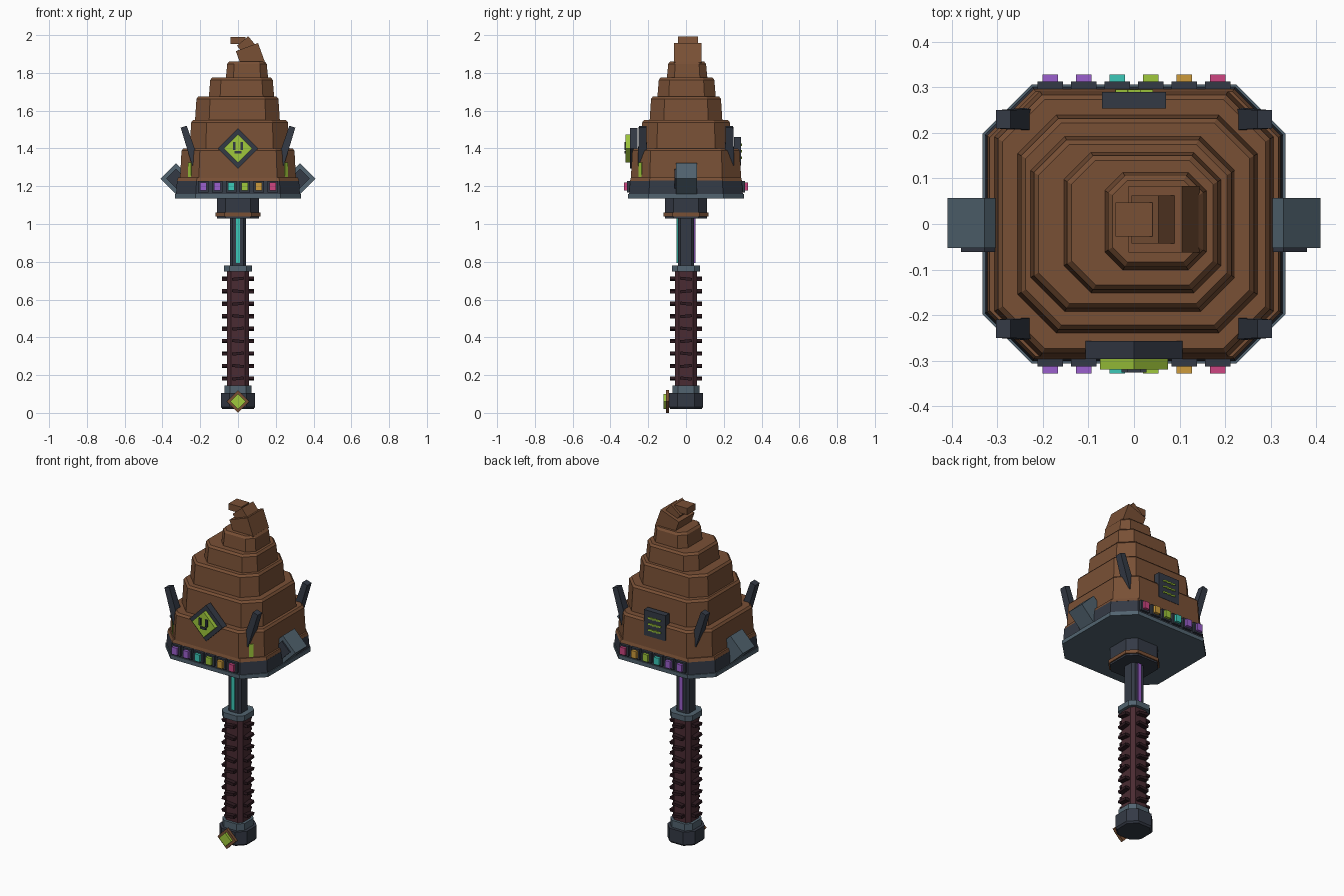
import bpy, bmesh, math
from mathutils import Matrix, Vector

old = bpy.data.objects.get("Cube")
if old:
    bpy.data.objects.remove(old, do_unlink=True)


def mat(name, r, g, b):
    m = bpy.data.materials.new(name)
    m.use_nodes = True
    m.diffuse_color = (r, g, b, 1)
    m.node_tree.nodes["Principled BSDF"].inputs["Base Color"].default_value = (r, g, b, 1)
    return m


BROWN = mat("brown", 0.19, 0.08, 0.036)
NAVY = mat("dark navy", 0.034, 0.042, 0.060)
STEEL = mat("steel", 0.084, 0.127, 0.162)
MAROON = mat("maroon", 0.068, 0.024, 0.032)
DARK = mat("dark maroon", 0.026, 0.010, 0.014)
TEAL = mat("teal", 0.045, 0.58, 0.48)
PURPLE = mat("purple", 0.33, 0.115, 0.61)
GREEN = mat("lime", 0.35, 0.58, 0.045)
GOLD = mat("gold", 0.61, 0.33, 0.045)
PINK = mat("pink", 0.61, 0.06, 0.22)


def finish(name, bm, material):
    bmesh.ops.recalc_face_normals(bm, faces=bm.faces)
    me = bpy.data.meshes.new(name)
    bm.to_mesh(me)
    bm.free()
    me.materials.append(material)
    ob = bpy.data.objects.new(name, me)
    bpy.context.collection.objects.link(ob)
    return ob


def box(name, loc, size, material, rx=0, ry=0, rz=0, tip=1.0):
    """Box turned by degrees; tip narrows its upper end."""
    bm = bmesh.new()
    bmesh.ops.create_cube(bm, size=1)
    for v in bm.verts:
        k = tip if v.co.z > 0 else 1
        v.co = Vector((v.co.x * size[0] * k, v.co.y * size[1] * k, v.co.z * size[2]))
    rot = (Matrix.Rotation(math.radians(rz), 4, 'Z') @ Matrix.Rotation(math.radians(ry), 4, 'Y')
           @ Matrix.Rotation(math.radians(rx), 4, 'X'))
    bm.transform(Matrix.Translation(loc) @ rot)
    return finish(name, bm, material)


def octa(name, hx, hy, cut, levels, material, cx=0, cy=0):
    """Chamfered rectangle lofted through (height, inset) levels."""
    bm = bmesh.new()
    rings = []
    for z, ins in levels:
        a, b = hx - ins, hy - ins
        c = cut - ins * 0.4
        pts = [(a, c - b), (a, b - c), (a - c, b), (c - a, b),
               (-a, b - c), (-a, c - b), (c - a, -b), (a - c, -b)]
        rings.append([bm.verts.new((cx + x, cy + y, z)) for x, y in pts])
    for lo, hi in zip(rings, rings[1:]):
        for i in range(8):
            j = (i + 1) % 8
            bm.faces.new((lo[i], lo[j], hi[j], hi[i]))
    bm.faces.new(rings[0][::-1])
    bm.faces.new(rings[-1])
    return finish(name, bm, material)


# Pommel with its badge
octa("pommel", 0.09, 0.09, 0.045, [(0.02, 0.008), (0.03, 0), (0.105, 0)], NAVY)
octa("pommel_collar", 0.072, 0.072, 0.03, [(0.105, 0), (0.145, 0)], STEEL)
r2 = math.sqrt(2)
box("pommel_badge_frame", (0, -0.098, 0.06), (0.06 * r2, 0.016, 0.06 * r2), BROWN, ry=45)
box("pommel_badge_light", (0, -0.112, 0.06), (0.04 * r2, 0.016, 0.04 * r2), GREEN, ry=45)

# Grip with rows of wrapped studs
octa("grip", 0.057, 0.057, 0.02, [(0.14, 0), (0.755, 0)], MAROON)
for row in range(9):
    z = 0.182 + row * 0.066
    for side in range(4):
        a = math.radians(90 * side)
        tilt = 10 if (row + side) % 2 else -10
        box("grip_stud", (0.068 * math.sin(a), -0.068 * math.cos(a), z),
            (0.062, 0.032, 0.016), DARK, ry=tilt * 0.6, rz=90 * side)
octa("grip_collar", 0.074, 0.074, 0.03, [(0.748, 0), (0.78, 0)], STEEL)

# Shaft with light strips on front and back
octa("shaft", 0.043, 0.043, 0.014, [(0.77, 0), (1.04, 0)], NAVY)
box("front_light_strip", (0, -0.043, 0.912), (0.022, 0.012, 0.235), TEAL)
box("back_light_strip", (0, 0.043, 0.912), (0.022, 0.012, 0.235), PURPLE)

# Neck and base of the head
octa("neck", 0.112, 0.112, 0.045, [(1.03, 0), (1.145, 0)], NAVY)
octa("neck_band", 0.119, 0.119, 0.048, [(1.04, 0), (1.06, 0)], BROWN)
octa("base_plate", 0.333, 0.306, 0.108, [(1.135, 0), (1.158, 0)], STEEL)
octa("base_band", 0.328, 0.301, 0.105, [(1.156, 0), (1.23, 0.005)], NAVY)
octa("base_lip", 0.323, 0.297, 0.103, [(1.228, 0), (1.247, 0.006)], BROWN)

# Stacked tiers: x range, half depth, y centre, chamfer, z range
tiers = [(-0.307, 0.307, 0.292, 0, 0.10, 1.24, 1.40),
         (-0.256, 0.272, 0.240, 0, 0.085, 1.39, 1.55),
         (-0.228, 0.222, 0.193, 0, 0.075, 1.54, 1.675),
         (-0.155, 0.192, 0.155, 0.003, 0.06, 1.665, 1.775),
         (-0.065, 0.160, 0.108, 0.006, 0.04, 1.765, 1.86)]
for x0, x1, hy, cy, cut, z0, z1 in tiers:
    octa("swirl_tier", (x1 - x0) / 2, hy, cut,
         [(z0, 0), (z1 - 0.012, 0.008), (z1, 0.018)], BROWN, (x0 + x1) / 2, cy)

# Curled tip
box("curl_lower", (0.066, 0.01, 1.885), (0.125, 0.146, 0.11), BROWN, ry=-20)
box("curl_middle", (0.05, 0.01, 1.938), (0.078, 0.105, 0.08), BROWN, ry=-40)
box("curl_tip", (0.0, 0.01, 1.971), (0.082, 0.075, 0.038), BROWN)

# Diamond face emblem on the front
box("emblem_frame", (0, -0.277, 1.40), (0.107 * r2, 0.04, 0.107 * r2), NAVY, ry=45)
box("emblem_light", (0, -0.305, 1.40), (0.075 * r2, 0.03, 0.075 * r2), GREEN, ry=45)
for x in (-0.021, 0.021):
    box("emblem_eye", (x, -0.322, 1.414), (0.013, 0.009, 0.042), NAVY)
box("emblem_mouth", (0, -0.322, 1.381), (0.036, 0.009, 0.013), NAVY)

# Screen on the back
box("back_screen", (0, 0.272, 1.385), (0.14, 0.036, 0.15), NAVY)
for i in range(3):
    for k in range(3):
        box("screen_line", (-0.027 + 0.027 * k, 0.2915, 1.35 + 0.035 * i),
            (0.029, 0.008, 0.009), GREEN, ry=10)

# Coloured gems along front and back of the base
for i, m in enumerate((PURPLE, PURPLE, TEAL, GREEN, GOLD, PINK)):
    x = -0.184 + i * 0.0736
    for s in (-1, 1):
        box("gem_mount", (x, s * 0.300, 1.198), (0.056, 0.026, 0.060), NAVY)
        box("gem", (x, s * 0.315, 1.198), (0.034, 0.028, 0.042), m)

# Parts mirrored left and right
for s in (-1, 1):
    for t in (-1, 1):
        box("corner_spike", (s * 0.255, t * 0.23, 1.415), (0.042, 0.05, 0.21), NAVY,
            ry=s * 18, tip=0.8)
    box("corner_light", (s * 0.248, -0.235, 1.287), (0.022, 0.026, 0.075), GREEN, rz=s * 45)
    box("side_bracket", (s * 0.328, 0.002, 1.24), (0.082 * r2, 0.11, 0.082 * r2), STEEL, ry=45)
    box("bracket_inset", (s * 0.328, -0.054, 1.24), (0.052 * r2, 0.014, 0.052 * r2), NAVY, ry=45)
